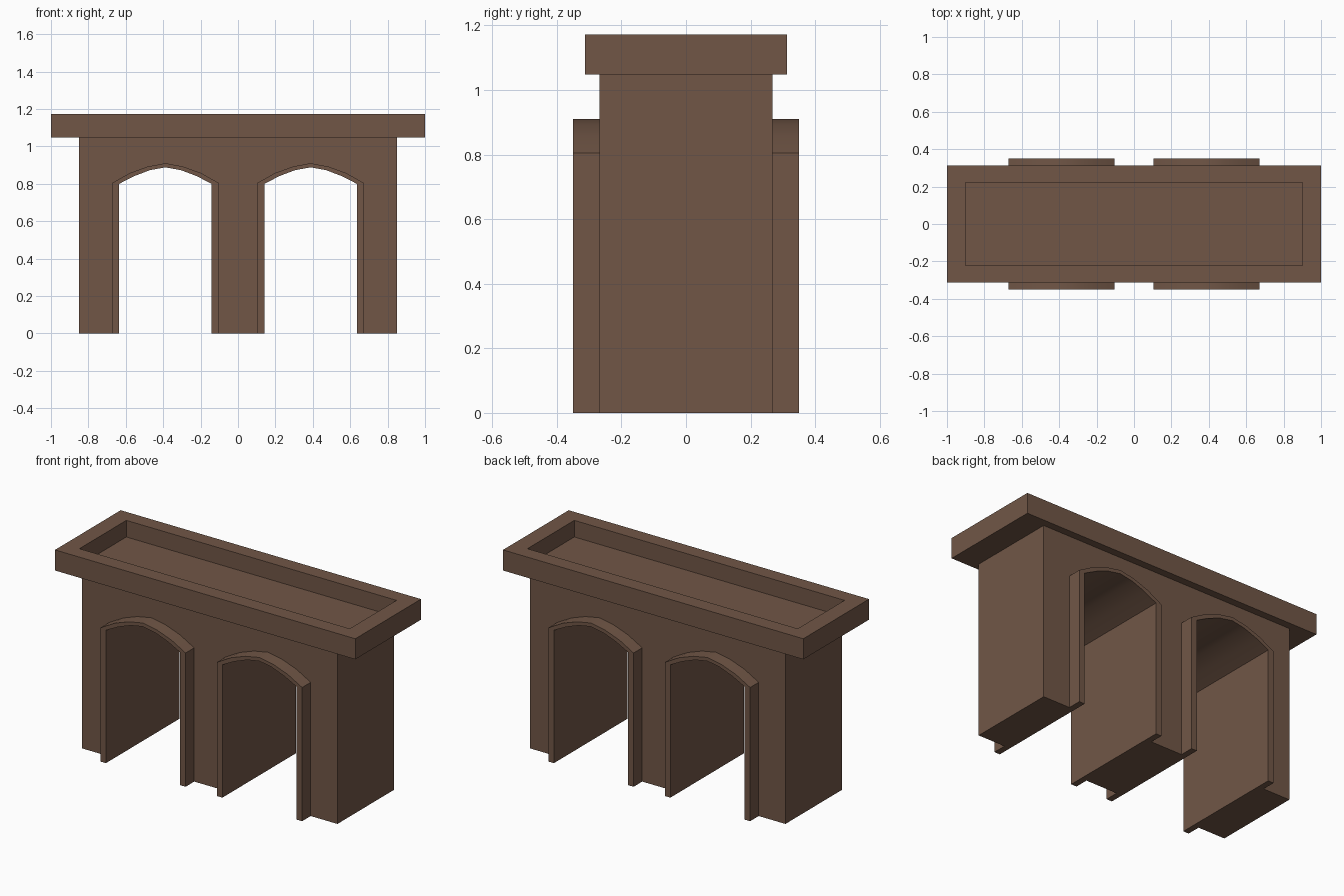
import bpy, bmesh

if "Cube" in bpy.data.objects:
    bpy.data.objects.remove(bpy.data.objects["Cube"])

brown = bpy.data.materials.new("brown_stone")
brown.diffuse_color = (0.165, 0.094, 0.062, 1)
brown.use_nodes = True
brown.node_tree.nodes["Principled BSDF"].inputs["Base Color"].default_value = brown.diffuse_color


def finish(name, bm):
    bmesh.ops.recalc_face_normals(bm, faces=bm.faces)
    mesh = bpy.data.meshes.new(name)
    bm.to_mesh(mesh)
    bm.free()
    mesh.materials.append(brown)
    ob = bpy.data.objects.new(name, mesh)
    bpy.context.collection.objects.link(ob)
    bpy.ops.object.select_all(action='DESELECT')
    ob.select_set(True)
    bpy.context.view_layer.objects.active = ob
    bpy.ops.object.shade_smooth_by_angle(angle=0.52)
    return ob


def extrude_profile(name, pts, y0, y1):
    """Extrude an xz outline from y0 to y1."""
    bm = bmesh.new()
    face = bm.faces.new([bm.verts.new((x, y0, z)) for x, z in pts])
    ext = bmesh.ops.extrude_face_region(bm, geom=[face])
    verts = [g for g in ext["geom"] if isinstance(g, bmesh.types.BMVert)]
    bmesh.ops.translate(bm, verts=verts, vec=(0, y1 - y0, 0))
    return finish(name, bm)


def arch(cx, half, heights):
    """Opening outline, left foot to right foot; heights run spring to crown."""
    n = len(heights) - 1
    hs = heights + heights[-2::-1]
    curve = [(cx + half * (i - n) / n, h) for i, h in enumerate(hs)]
    return [(cx - half, 0)] + curve + [(cx + half, 0)]


INNER = [0.80, 0.842, 0.873, 0.888]
OUTER = [0.805, 0.858, 0.892, 0.91]
CX = 0.388

# Wall with two arched openings
outline = [(-0.85, 0)]
for cx in (-CX, CX):
    outline += arch(cx, 0.247, INNER)
outline += [(0.85, 0), (0.85, 1.048), (-0.85, 1.048)]
extrude_profile("wall", outline, -0.268, 0.268)

# Raised trim around each opening, front and back
for side, cx in (("left", -CX), ("right", CX)):
    ring = arch(cx, 0.284, OUTER) + arch(cx, 0.247, INNER)[::-1]
    for face, y in (("front", -1), ("back", 1)):
        extrude_profile(f"arch_trim_{face}_{side}", ring, 0.268 * y, 0.35 * y)

# Top slab with a sunken tray
bm = bmesh.new()
bmesh.ops.create_cube(bm, size=1)
for v in bm.verts:
    v.co = (v.co.x * 2, v.co.y * 0.625, 1.11 + v.co.z * 0.124)
top = max(bm.faces, key=lambda f: f.calc_center_median().z)
bmesh.ops.inset_region(bm, faces=[top], thickness=0.05)
for v in top.verts:
    v.co.x = 0.9 if v.co.x > 0 else -0.9
    v.co.y = 0.223 if v.co.y > 0 else -0.223
ext = bmesh.ops.extrude_face_region(bm, geom=[top])
verts = [g for g in ext["geom"] if isinstance(g, bmesh.types.BMVert)]
bmesh.ops.translate(bm, verts=verts, vec=(0, 0, -0.1))
if top.is_valid:
    bmesh.ops.delete(bm, geom=[top], context='FACES_ONLY')
finish("top_slab", bm)
